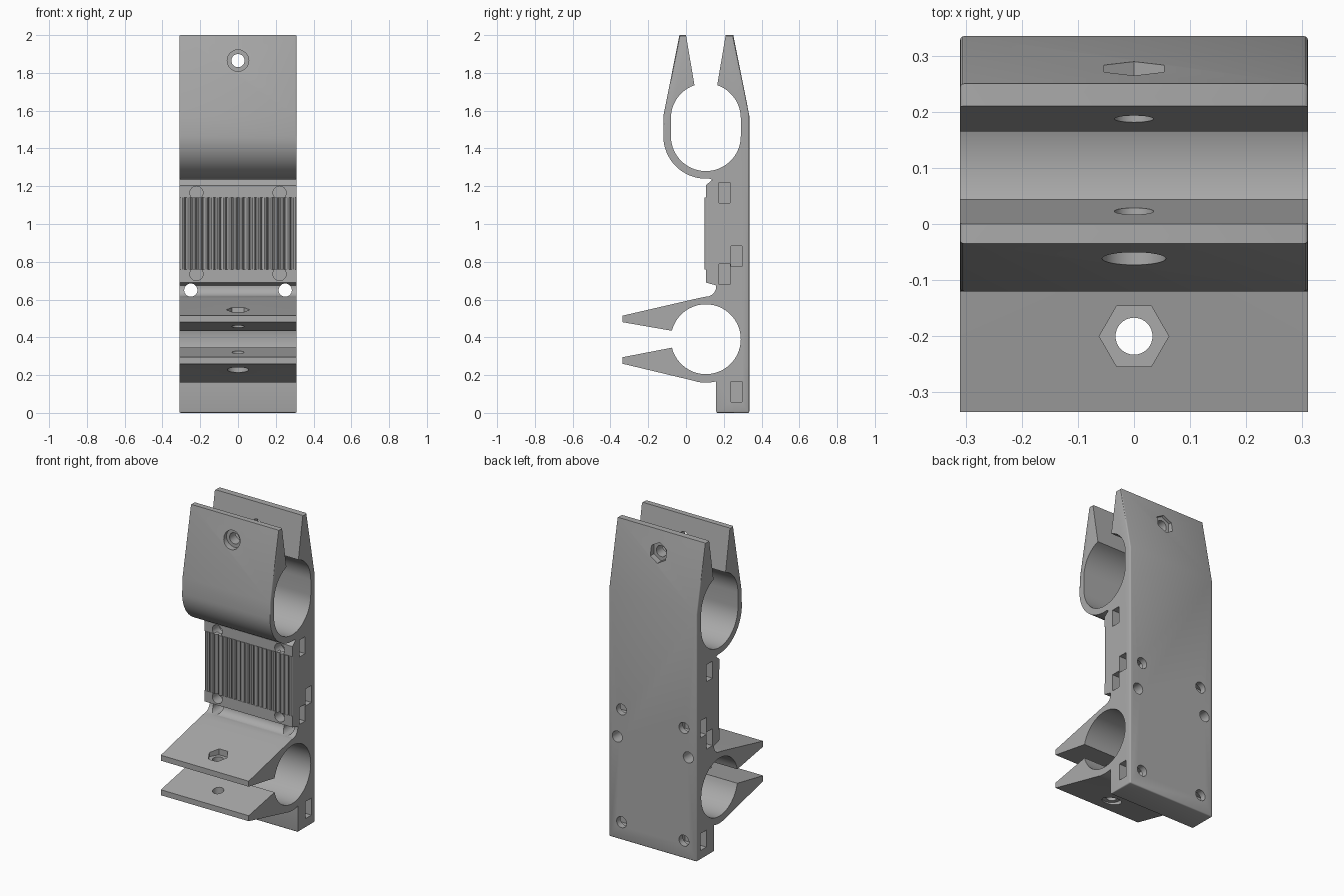
import bpy, bmesh, math
from mathutils import Matrix, Vector

if "Cube" in bpy.data.objects:
    bpy.data.objects.remove(bpy.data.objects["Cube"])

HALF = 0.31          # half width of the bracket
BORE = 0.185         # radius of both clamp bores

grey = bpy.data.materials.new("light grey plastic")
grey.use_nodes = True
grey.diffuse_color = (0.4, 0.4, 0.4, 1)
grey.node_tree.nodes["Principled BSDF"].inputs["Base Color"].default_value = (0.4, 0.4, 0.4, 1)


def make_object(name, bm):
    bmesh.ops.recalc_face_normals(bm, faces=bm.faces)
    mesh = bpy.data.meshes.new(name)
    bm.to_mesh(mesh)
    bm.free()
    mesh.materials.append(grey)
    obj = bpy.data.objects.new(name, mesh)
    bpy.context.scene.collection.objects.link(obj)
    return obj


def arc(cy, cz, r, start, end, steps):
    angles = [math.radians(start + (end - start) * i / steps) for i in range(steps + 1)]
    return [(cy + r * math.cos(a), cz + r * math.sin(a)) for a in angles]


def prism(name, axis, centre, r, lo, hi, sides=32, turn=0.0):
    """Cylinder or hexagon along y or z, between lo and hi on that axis."""
    bm = bmesh.new()
    bmesh.ops.create_cone(bm, cap_ends=True, segments=sides, radius1=r, radius2=r, depth=hi - lo)
    mid = (lo + hi) / 2
    move = Matrix.Rotation(turn, 4, 'Z')
    if axis == 'y':
        move = Matrix.Translation((centre[0], mid, centre[1])) @ Matrix.Rotation(math.pi / 2, 4, 'X') @ move
    else:
        move = Matrix.Translation((centre[0], centre[1], mid)) @ move
    bm.transform(move)
    return make_object(name, bm)


def box(name, lo, hi):
    lo, hi = Vector(lo), Vector(hi)
    bm = bmesh.new()
    bmesh.ops.create_cube(bm, size=1)
    bm.transform(Matrix.Translation((lo + hi) / 2) @ Matrix.Diagonal((hi - lo).to_4d()))
    return make_object(name, bm)


# Side profile (y, z): back, upper clamp, ribbed front, lower clamp, foot
rear = [(0.16, 0), (0.335, 0), (0.335, 1.575), (0.25, 2), (0.21, 2)]
upper_bore = (arc(0.105, 1.56, BORE, 71, 0, 12) + arc(0.105, 1.465, BORE, 0, -180, 32)
              + arc(0.105, 1.56, BORE, 180, 109, 12))
upper_front = ([(0, 2), (-0.035, 2), (-0.12, 1.57)]
               + arc(0.105, 1.465, 0.225, 180, 278, 24))
middle = [(0.14, 1.235), (0.105, 1.205), (0.105, 0.69), (0.16, 0.675)]
lower_clamp = (arc(0.105, 0.67, 0.055, 0, -90, 10)
               + [(0.06, 0.606), (-0.335, 0.515), (-0.335, 0.48)]
               + arc(0.105, 0.39, BORE, 166, -166, 48)
               + [(-0.335, 0.295), (-0.335, 0.26), (0.05, 0.168)]
               + arc(0.105, 0.39, 0.23, 259, 283, 8) + [(0.16, 0.17)])
outline = rear + upper_bore + upper_front + middle + lower_clamp

# Bracket body, with rounded outer side edges
bm = bmesh.new()
caps = [[bm.verts.new((x, y, z)) for y, z in outline] for x in (-HALF, HALF)]
for cap in caps:
    bm.faces.new(cap)
count = len(outline)
for i in range(count):
    j = (i + 1) % count
    bm.faces.new((caps[0][i], caps[0][j], caps[1][j], caps[1][i]))
front_start = len(rear) + len(upper_bore)
rounded = list(range(len(rear) - 1)) + list(range(front_start, front_start + len(upper_front) - 1))
edges = [bm.edges.get((cap[i], cap[i + 1])) for cap in caps for i in rounded]
edges += [bm.edges.get((caps[0][i], caps[1][i])) for i in (0, 1)]
bmesh.ops.bevel(bm, geom=edges, offset=0.013, segments=3, profile=0.5, affect='EDGES', clamp_overlap=True)
body = make_object("clamp_bracket", bm)

# Clamp screw holes, with a round recess on one jaw and a nut recess on the other
cutters = [
    prism("upper_screw_hole", 'y', (0, 1.865), 0.035, -0.2, 0.4),
    prism("upper_head_recess", 'y', (0, 1.865), 0.057, -0.2, -0.035),
    prism("upper_nut_recess", 'y', (0, 1.865), 0.062, 0.248, 0.4, 6),
    prism("lower_screw_hole", 'z', (0, -0.2), 0.033, 0.1, 0.6),
    prism("lower_head_recess", 'z', (0, -0.2), 0.057, 0.1, 0.25),
    prism("lower_nut_recess", 'z', (0, -0.2), 0.062, 0.52, 0.6, 6, math.pi / 6),
    box("rib_recess", (-HALF - 0.1, 0, 0.76), (HALF + 0.1, 0.118, 1.14)),
]

# Mounting holes and side nut slots, mirrored left and right
for s in (-1, 1):
    cutters.append(prism("through_hole", 'y', (s * 0.25, 0.65), 0.035, -0.1, 0.4))
    for z in (1.165, 0.735):
        cutters.append(prism("front_hole", 'y', (s * 0.22, z), 0.035, 0, 0.265))
    for z in (0.83, 0.112):
        cutters.append(prism("back_hole", 'y', (s * 0.22, z), 0.035, 0.21, 0.4))
    for y, z in ((0.205, 1.165), (0.205, 0.735), (0.267, 0.83), (0.267, 0.112)):
        x0, x1 = sorted((s * 0.16, s * 0.4))
        cutters.append(box("nut_slot", (x0, y - 0.029, z - 0.054), (x1, y + 0.029, z + 0.054)))

for cutter in cutters:
    mod = body.modifiers.new(cutter.name, 'BOOLEAN')
    mod.operation = 'DIFFERENCE'
    mod.solver = 'EXACT'
    mod.object = cutter
bpy.context.view_layer.update()
cut_mesh = bpy.data.meshes.new_from_object(body.evaluated_get(bpy.context.evaluated_depsgraph_get()))
body.modifiers.clear()
body.data = cut_mesh
for cutter in cutters:
    bpy.data.objects.remove(cutter)

# Vertical grip ribs across the front
bm = bmesh.new()
ribs = 20
pitch = 2 * HALF / ribs
for i in range(ribs):
    place = Matrix.Translation((-HALF + (i + 0.5) * pitch, 0.118, 0.95))
    bmesh.ops.create_cone(bm, cap_ends=True, segments=12, radius1=pitch / 2, radius2=pitch / 2,
                          depth=0.38, matrix=place @ Matrix.Diagonal((1, 1.25, 1, 1)))
grip = make_object("grip_ribs", bm)

# Smooth the curved faces and keep the corners crisp
for obj in (body, grip):
    bpy.ops.object.select_all(action='DESELECT')
    obj.select_set(True)
    bpy.context.view_layer.objects.active = obj
    bpy.ops.object.shade_smooth_by_angle(angle=math.radians(30))
